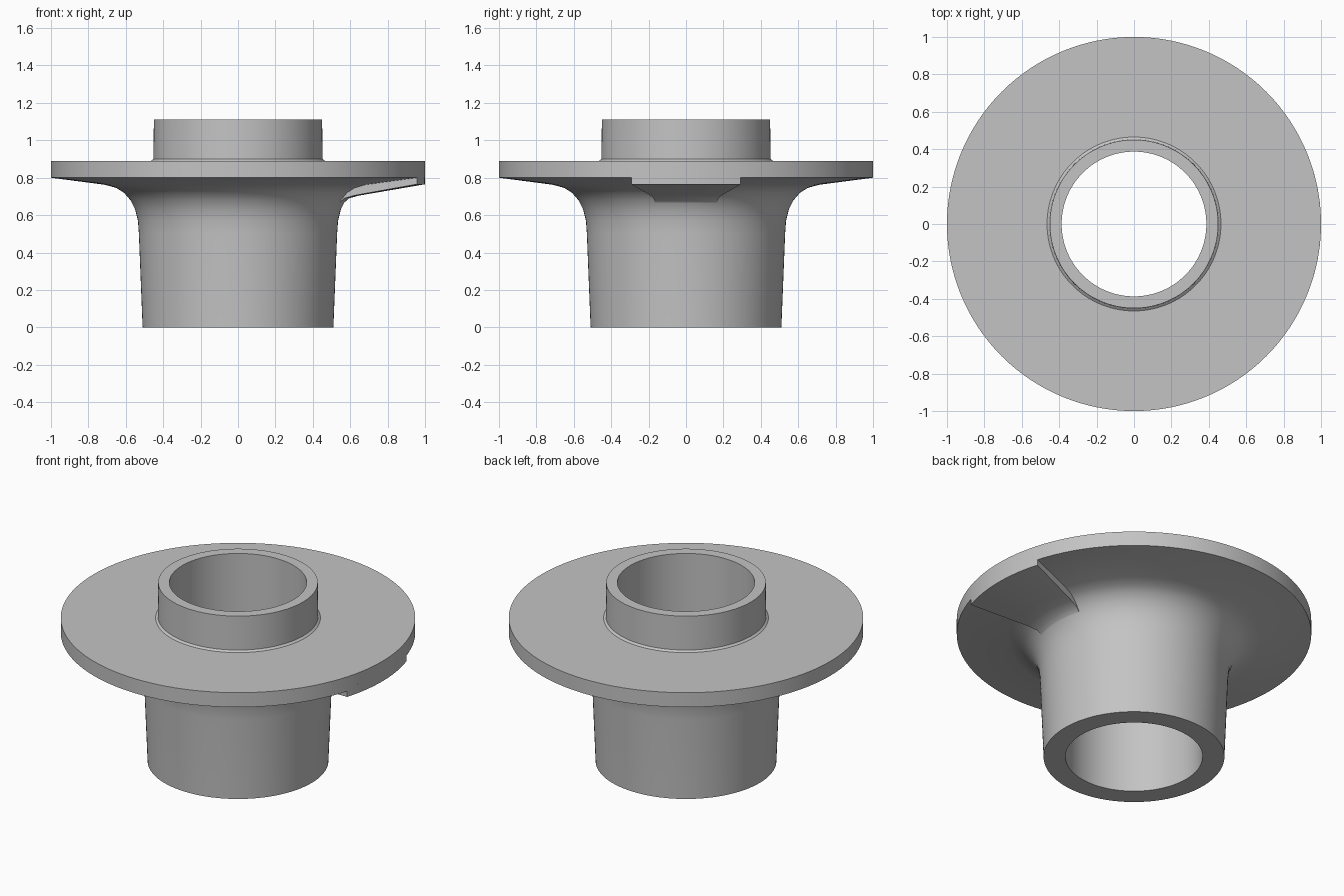
import bpy
import bmesh
from math import radians, cos, sin, tau

cube = bpy.data.objects.get("Cube")
if cube:
    bpy.data.objects.remove(cube, do_unlink=True)

GREY = (0.55, 0.55, 0.55, 1)
metal = bpy.data.materials.new("plain grey")
metal.use_nodes = True
metal.diffuse_color = GREY
metal.node_tree.nodes["Principled BSDF"].inputs["Base Color"].default_value = GREY


def revolve(name, profile, start, sweep, steps):
    """Sweep a closed (radius, height) profile around z, capping partial turns."""
    full = sweep >= tau
    bm = bmesh.new()
    rings = []
    for i in range(steps if full else steps + 1):
        a = start + sweep * i / steps
        rings.append([bm.verts.new((r * cos(a), r * sin(a), z)) for r, z in profile])
    n = len(profile)
    for i in range(steps):
        a, b = rings[i], rings[(i + 1) % len(rings)]
        for j in range(n):
            k = (j + 1) % n
            bm.faces.new((a[j], b[j], b[k], a[k]))
    if not full:
        bm.faces.new(rings[0])
        bm.faces.new(rings[-1])
    bmesh.ops.recalc_face_normals(bm, faces=bm.faces)
    mesh = bpy.data.meshes.new(name)
    bm.to_mesh(mesh)
    bm.free()
    mesh.materials.append(metal)
    obj = bpy.data.objects.new(name, mesh)
    bpy.context.collection.objects.link(obj)
    bpy.ops.object.select_all(action='DESELECT')
    obj.select_set(True)
    bpy.context.view_layer.objects.active = obj
    bpy.ops.object.shade_smooth_by_angle(angle=radians(30))
    return obj


BORE, TOP, DECK = 0.387, 1.11, 0.89

# Tapered sleeve flaring into the flange, with the collar above and a through bore
revolve("flanged_sleeve", [
    (BORE, 0), (0.51, 0), (0.53, 0.5), (0.535, 0.57), (0.55, 0.63),
    (0.575, 0.68), (0.61, 0.72), (0.65, 0.745), (0.71, 0.762), (1, 0.8),
    (1, DECK), (0.465, DECK), (0.452, 0.9), (0.45, TOP), (BORE, TOP),
], 0, tau, 128)

# Raised wedge-shaped pad under the flange on the left side
half = radians(17)
revolve("underside_pad", [
    (0.5, 0.56), (0.532, 0.57), (0.54, 0.62), (0.56, 0.66), (0.595, 0.69),
    (0.65, 0.705), (0.72, 0.717), (1, 0.765), (1, 0.82), (0.5, 0.82),
], -half, 2 * half, 16)
